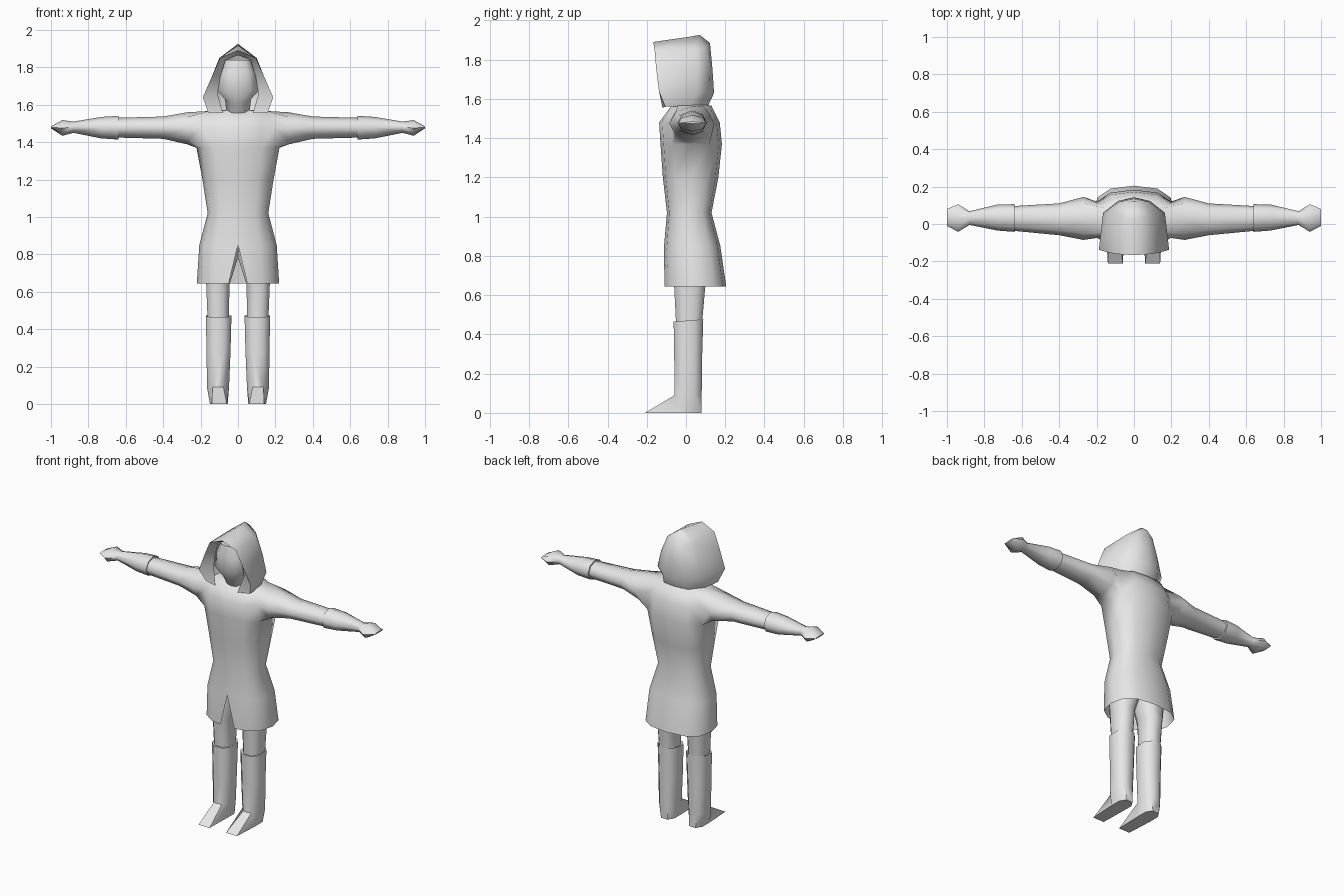
import bpy, math

if "Cube" in bpy.data.objects:
    bpy.data.objects.remove(bpy.data.objects["Cube"])

GREY = bpy.data.materials.new("grey")
GREY.diffuse_color = (0.8, 0.8, 0.8, 1)
GREY.use_nodes = True
GREY.node_tree.nodes["Principled BSDF"].inputs["Base Color"].default_value = GREY.diffuse_color


def make(name, verts, faces, angle=55):
    """Half (x > 0) mesh, mirrored across x = 0 and smoothed."""
    me = bpy.data.meshes.new(name)
    me.from_pydata(verts, [], faces)
    me.materials.append(GREY)
    ob = bpy.data.objects.new(name, me)
    bpy.context.collection.objects.link(ob)
    bpy.context.view_layer.objects.active = ob
    ob.select_set(True)
    m = ob.modifiers.new("mirror", 'MIRROR')
    m.use_clip = True
    m.merge_threshold = 0.002
    bpy.ops.object.modifier_apply(modifier="mirror")
    bpy.ops.object.shade_smooth_by_angle(angle=math.radians(angle))
    ob.select_set(False)
    return ob


def skin(rows, closed, start=0):
    """Quads between successive rows of equal length."""
    n, out = len(rows[0]), []
    for r in range(len(rows) - 1):
        for i in range(n if closed else n - 1):
            a, b = start + r * n, start + (r + 1) * n
            j = (i + 1) % n
            out.append((a + i, a + j, b + j, b + i))
    return out


def flat(rows):
    return [p for row in rows for p in row]


def spow(v, p):
    return math.copysign(abs(v) ** p, v)


def oval(x0, x1, y0, y1, z, n=8, p=0.8):
    """Horizontal ring, a little squarer than an ellipse."""
    pts = []
    for i in range(n):
        a = 2 * math.pi * (i + 0.5) / n
        pts.append(((x0 + x1) / 2 + (x1 - x0) / 2 * spow(math.cos(a) / math.cos(math.pi / n), p),
                    (y0 + y1) / 2 + (y1 - y0) / 2 * spow(math.sin(a) / math.cos(math.pi / n), p), z))
    return pts


def arm_ring(x, y0, y1, z0, z1):
    """Eight-sided ring across the arm, starting front-bottom."""
    pts = []
    for i in range(8):
        a = math.radians(225 + 45 * i)
        pts.append((x, (y0 + y1) / 2 + (y1 - y0) / 2 * math.cos(a),
                    (z0 + z1) / 2 + (z1 - z0) / 2 * math.sin(a)))
    return pts


# Tunic: half rings from front centre to back centre (z, half width, front, back)
profile = [(0.645, 0.22, -0.11, 0.205), (0.85, 0.207, -0.112, 0.175),
           (1.02, 0.162, -0.097, 0.13), (1.2, 0.19, -0.118, 0.165),
           (1.37, 0.222, -0.13, 0.183), (1.48, 0.22, -0.137, 0.172),
           (1.565, 0.18, -0.085, 0.13), (1.572, 0.09, -0.04, 0.09)]
rows = []
for k, (z, w, f, b) in enumerate(profile):
    row = []
    for i in range(7):
        a = math.radians(-90 + 30 * i)
        x = w * abs(math.cos(a)) ** 0.8 if 0 < i < 6 else 0
        y = (f + b) / 2 + (b - f) / 2 * spow(math.sin(a), 0.75)
        row.append((x, y, z))
    rows.append(row)
rows[0][0] = (0.05, -0.11, 0.645)   # front slit opens toward the hem
rows[6][0] = (0, -0.085, 1.545)
body = flat(rows)
faces = skin(rows, False)
hole = {4 * 7 + 3, 5 * 7 + 3}       # armhole around the side column
side = 5 * 7 + 3
faces = [f for f in faces if side not in f]

# Sleeves bridged onto the armholes
arm = [arm_ring(0.27, -0.085, 0.145, 1.388, 1.56), arm_ring(0.4, -0.06, 0.11, 1.418, 1.537),
       arm_ring(0.66, -0.035, 0.095, 1.425, 1.53)]
edge = [4 * 7 + 2, 4 * 7 + 3, 4 * 7 + 4, 5 * 7 + 4, 6 * 7 + 4, 6 * 7 + 3, 6 * 7 + 2, 5 * 7 + 2]
s = len(body)
for i in range(8):
    j = (i + 1) % 8
    faces.append((edge[i], edge[j], s + j, s + i))
faces += skin(arm, True, s)
verts = body + flat(arm)
# drop the unused armhole centre vertex
verts.pop(side)
faces = [tuple(v - (v > side) for v in f) for f in faces]
make("tunic", verts, faces, 60)

# Gloves with flared cuff, narrow wrist and flat wedge fingers
glove = [arm_ring(0.64, -0.03, 0.09, 1.43, 1.525), arm_ring(0.64, -0.042, 0.106, 1.414, 1.541),
         arm_ring(0.73, -0.035, 0.104, 1.42, 1.535), arm_ring(0.88, -0.005, 0.068, 1.45, 1.51),
         arm_ring(0.94, -0.042, 0.106, 1.434, 1.518), arm_ring(1.0, -0.01, 0.08, 1.474, 1.484)]
make("glove", flat(glove), skin(glove, True) + [tuple(range(40, 48))])

# Legs under the tunic
leg = [oval(0.05, 0.162, -0.05, 0.08, 0.44), oval(0.045, 0.17, -0.06, 0.098, 0.64),
       oval(0.004, 0.18, -0.07, 0.11, 0.77), oval(0.004, 0.17, -0.07, 0.11, 0.88)]
make("leg", flat(leg), skin(leg, True) + [tuple(range(24, 32))])

# Boots: tilted top edge, sole stretched forward into a wedge toe
boot = [oval(0.055, 0.16, -0.045, 0.075, 0.465), oval(0.035, 0.172, -0.063, 0.088, 0.47),
        oval(0.04, 0.168, -0.06, 0.082, 0.28), oval(0.048, 0.166, -0.058, 0.08, 0.09),
        oval(0.055, 0.15, -0.07, 0.08, 0.0)]
boot[1] = [(x, y, z + 0.08 * y) for x, y, z in boot[1]]
for i, (x, y, z) in enumerate(boot[4]):
    if i in (5, 6):
        boot[4][i] = (0.06 if i == 5 else 0.14, -0.21, 0)
make("boot", flat(boot), skin(boot, True) + [tuple(range(32, 40))], 50)

# Hood: rows from neck to crown; columns lining, rim, side, back side, back centre
hood = [
    [(0.08, -0.12, 1.555), (0.16, -0.105, 1.56), (0.15, 0.02, 1.56), (0.09, 0.10, 1.565), (0, 0.115, 1.57)],
    [(0.11, -0.095, 1.66), (0.188, -0.138, 1.64), (0.165, 0.06, 1.64), (0.085, 0.123, 1.635), (0, 0.143, 1.63)],
    [(0.095, -0.10, 1.75), (0.138, -0.152, 1.755), (0.138, 0.06, 1.75), (0.075, 0.12, 1.75), (0, 0.135, 1.75)],
    [(0.066, -0.11, 1.84), (0.095, -0.16, 1.85), (0.1, 0.05, 1.85), (0.06, 0.1, 1.86), (0, 0.122, 1.885)],
    [(0, -0.115, 1.865), (0, -0.167, 1.89), (0, 0.02, 1.917), (0, 0.07, 1.926), (0, 0.07, 1.926)],
]
make("hood", flat(hood), skin(hood, False), 60)

# Head: half rings from face centre to back, down to the neck
rows = []
for z, w, f, b, drop in [(1.54, 0.06, -0.06, 0.06, 0), (1.63, 0.07, -0.10, 0.07, 0.025),
                         (1.675, 0.11, -0.135, 0.08, 0), (1.77, 0.093, -0.135, 0.08, 0),
                         (1.84, 0.068, -0.125, 0.06, 0)]:
    rows.append([(0, f, z - drop), (w * 0.6, f + 0.008, z - drop * 0.6), (w, f + 0.045, z),
                 (w * 0.8, b - 0.03, z), (0, b, z)])
make("head", flat(rows), skin(rows, False) + [(20, 21, 22, 23, 24)], 50)
